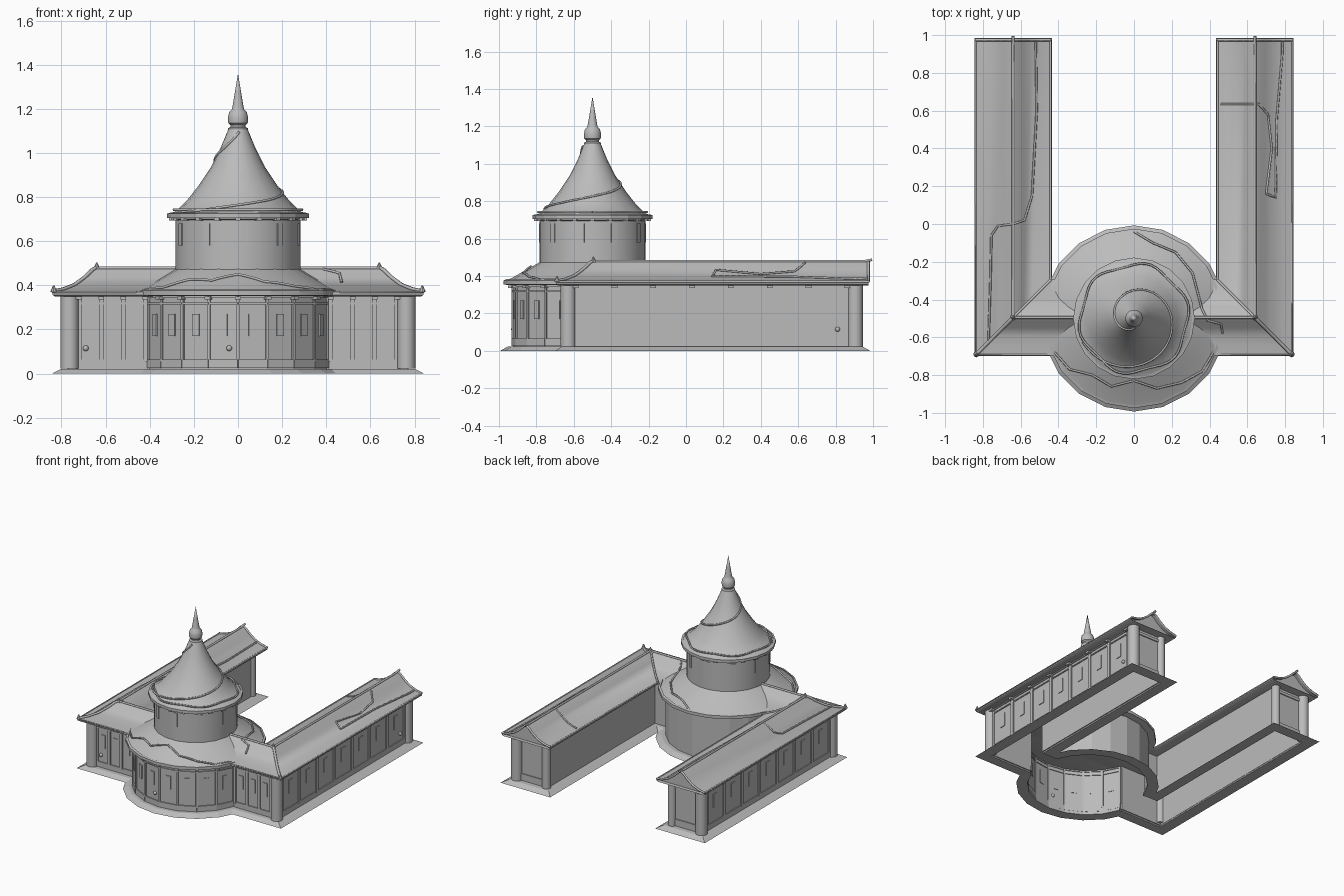
import bpy, bmesh, math
from mathutils import Vector, Matrix

if "Cube" in bpy.data.objects:
    bpy.data.objects.remove(bpy.data.objects["Cube"])

stone = bpy.data.materials.new("stone_grey")
stone.use_nodes = True
stone.diffuse_color = (0.5, 0.5, 0.5, 1)
stone.node_tree.nodes["Principled BSDF"].inputs["Base Color"].default_value = (0.5, 0.5, 0.5, 1)

CY = -0.5             # rotunda centre on y
RX, RY = 0.64, -0.495  # ridge lines of wings and front range
END = 0.975           # back end of the wings
SIDES = 20


def finish(name, bm, smooth=False):
    bmesh.ops.recalc_face_normals(bm, faces=bm.faces)
    me = bpy.data.meshes.new(name)
    bm.to_mesh(me)
    bm.free()
    me.materials.append(stone)
    ob = bpy.data.objects.new(name, me)
    bpy.context.collection.objects.link(ob)
    if smooth:
        bpy.ops.object.select_all(action='DESELECT')
        ob.select_set(True)
        bpy.context.view_layer.objects.active = ob
        bpy.ops.object.shade_smooth_by_angle(angle=math.radians(35))
    return ob


def box(bm, centre, size, turn=0):
    m = Matrix.Translation(centre) @ Matrix.Rotation(turn, 4, 'Z') @ Matrix.Diagonal((*size, 1))
    bmesh.ops.create_cube(bm, size=1, matrix=m)


def lathe(name, profile, sides, smooth=True, skip=lambda a: False, closed=False):
    """Turn an (r, z) profile round the rotunda axis, leaving out skipped sides."""
    bm = bmesh.new()
    rings = []
    for i in range(sides):
        a = math.tau * i / sides
        rings.append([bm.verts.new((r * math.cos(a), CY + r * math.sin(a), z)) for r, z in profile])
    n = len(profile)
    for i in range(sides):
        if skip(math.tau * (i + 0.5) / sides):
            continue
        a, b = rings[i], rings[(i + 1) % sides]
        for j in range(n if closed else n - 1):
            k = (j + 1) % n
            bm.faces.new((a[j], b[j], b[k], a[k]))
    bmesh.ops.remove_doubles(bm, verts=bm.verts, dist=0.0005)
    return finish(name, bm, smooth)


def tube(name, points, radius=0.006, kind='POLY'):
    cu = bpy.data.curves.new(name, 'CURVE')
    cu.dimensions = '3D'
    cu.bevel_depth = radius
    cu.bevel_resolution = 1
    cu.use_fill_caps = True
    sp = cu.splines.new('POLY')
    sp.points.add(len(points) - 1)
    for p, q in zip(sp.points, points):
        p.co = (*q, 1)
    cu.materials.append(stone)
    ob = bpy.data.objects.new(name, cu)
    bpy.context.collection.objects.link(ob)


def interp(profile, r):
    """Height of an (r, z) profile, listed from outside to inside, at r."""
    for (r0, z0), (r1, z1) in zip(profile, profile[1:]):
        if r1 <= r <= r0:
            return z0 + (z1 - z0) * (r0 - r) / (r0 - r1)
    return 0


# roof profiles, eave to top
long_roof = [(0.2, 0.37), (0.15, 0.38), (0.1, 0.4), (0.055, 0.433), (0.02, 0.467), (0, 0.478)]
round_roof = [(0.475, 0.368), (0.43, 0.39), (0.37, 0.425), (0.31, 0.458), (0.28, 0.475)]
cone_roof = [(0.32, 0.72), (0.28, 0.737), (0.23, 0.787), (0.18, 0.85), (0.12, 0.94),
             (0.08, 1.02), (0.045, 1.105)]

# round hall, open where the front range meets it
side_gap = lambda a: abs(math.cos(a)) > math.cos(math.radians(18))
lathe("hall_wall", [(0.425, 0.01), (0.425, 0.36)], SIDES, False, side_gap)
lathe("hall_plinth", [(0.493, 0), (0.455, 0.022), (0.415, 0.022), (0.415, 0)], SIDES, False, side_gap, True)
lathe("hall_roof", [(0, 0.35), (0.46, 0.352), (0.475, 0.358)] + round_roof, SIDES)
lathe("hall_eave_rim", [(0.475, 0.355), (0.475, 0.377), (0.46, 0.383), (0.46, 0.355)], SIDES, False, closed=True)

# upper drum, cone roof and spire
lathe("drum_wall", [(0.283, 0.46), (0.283, 0.71)], 40)
lathe("drum_cornice", [(0.283, 0.695), (0.3, 0.7), (0.3, 0.71), (0.283, 0.71)], 40)
lathe("cone_roof", [(0.28, 0.705), (0.32, 0.707)] + cone_roof, SIDES)
lathe("cone_eave_rim", [(0.322, 0.705), (0.322, 0.725), (0.308, 0.729), (0.308, 0.705)], SIDES, False, closed=True)
lathe("spire", [(0.045, 1.1), (0.045, 1.112), (0.034, 1.118), (0.034, 1.126), (0.044, 1.135), (0.046, 1.16),
                (0.04, 1.185), (0.028, 1.198), (0.026, 1.205), (0.014, 1.275), (0, 1.36)], 24)

# mitred roof over the two wings and the front range
bm = bmesh.new()
section = long_roof + [(-o, z) for o, z in long_roof[-2::-1]]
section += [(-0.2, 0.356), (-0.19, 0.35), (0.19, 0.35), (0.2, 0.356)]
stations = [[bm.verts.new((s * (RX + o), END if back else RY - o, z)) for o, z in section]
            for s, back in ((1, True), (1, False), (-1, False), (-1, True))]
for a, b in zip(stations, stations[1:]):
    for j in range(len(section)):
        k = (j + 1) % len(section)
        bm.faces.new((a[j], b[j], b[k], a[k]))
# set-back gable ends
for st in (stations[0], stations[3]):
    cap = bm.faces.new(st)
    inner = bmesh.ops.inset_region(bm, faces=[cap], thickness=0.012)
    bmesh.ops.translate(bm, verts=cap.verts, vec=(0, -0.03, 0))
finish("long_roof", bm, True)

# ridges, hips, valleys and verges
tube("front_ridge", [(-RX, RY, 0.478), (RX, RY, 0.478)], 0.008)
for s, side in ((1, "left"), (-1, "right")):
    tube(side + "_wing_ridge", [(s * RX, RY, 0.478), (s * RX, 0.95, 0.478), (s * RX, 0.995, 0.487)], 0.008)
    tube(side + "_hip", [(s * (RX + o), RY - o, z + 0.003) for o, z in long_roof], 0.009)
    tube(side + "_valley", [(s * (RX - o), RY + o, z + 0.003) for o, z in long_roof], 0.007)
    tube(side + "_verge", [(s * (RX + o), END, z) for o, z in section[:11]], 0.008)
    tube(side + "_outer_eave", [(s * 0.838, END, 0.37), (s * 0.838, -0.693, 0.37), (s * 0.46, -0.693, 0.37)], 0.006)
    tube(side + "_inner_eave", [(s * 0.442, END, 0.37), (s * 0.442, -0.297, 0.37)], 0.006)
    # corner finials
    bm = bmesh.new()
    for x, y, z in ((RX, RY, 0.478), (0.835, -0.69, 0.375)):
        bmesh.ops.create_cone(bm, cap_ends=True, segments=8, radius1=0.016, radius2=0.003, depth=0.03,
                              matrix=Matrix.Translation((s * x, y, z + 0.01)))
    finish(side + "_roof_finials", bm)

    # wing walls, gable wall and front range walls
    bm = bmesh.new()
    mid = (0.93 + RY - 0.13) / 2
    box(bm, (s * 0.765, mid, 0.185), (0.015, 0.93 - RY + 0.13, 0.35))
    box(bm, (s * 0.515, (0.93 - 0.365) / 2, 0.185), (0.015, 1.295, 0.35))
    box(bm, (s * RX, 0.9, 0.185), (0.25, 0.015, 0.35))
    box(bm, (s * 0.59, RY - 0.13, 0.185), (0.36, 0.015, 0.35))
    box(bm, (s * 0.46, RY + 0.13, 0.185), (0.11, 0.015, 0.35))
    finish(side + "_wing_walls", bm)

    # chamfered plinth strips: start, end, outward direction
    bm = bmesh.new()
    lines = [[(0.845, -0.7), (0.845, 0.985), (0.435, 0.985), (0.435, -0.29)],
             [(0.8, -0.665), (0.8, 0.945), (0.475, 0.945), (0.475, -0.33)],
             [(0.76, -0.625), (0.76, 0.9), (0.515, 0.9), (0.515, -0.365)]]
    rows = []
    for line, z in zip(lines + lines[2:], (0, 0.022, 0.022, 0)):
        pts = [(0.41, line[0][1])] + line + [(0.4, line[3][1])]
        rows.append([bm.verts.new((s * x, y, z)) for x, y in pts])
    for j in range(4):
        a, b = rows[j], rows[(j + 1) % 4]
        for i in range(len(a) - 1):
            bm.faces.new((a[i], a[i + 1], b[i + 1], b[i]))
    finish(side + "_plinth", bm)

    # corner columns
    bm = bmesh.new()
    for x, y, r in ((0.763, -0.63, 0.041), (0.763, 0.905, 0.041), (0.52, 0.905, 0.03)):
        bmesh.ops.create_cone(bm, cap_ends=True, segments=20, radius1=r, radius2=r, depth=0.335,
                              matrix=Matrix.Translation((s * x, y, 0.19)))
    finish(side + "_columns", bm, True)

    # outer wall panelling: rails, mullions, brackets and windows
    bm = bmesh.new()
    for z, h in ((0.045, 0.04), (0.318, 0.008), (0.348, 0.012)):
        box(bm, (s * 0.772, mid, z), (0.014, 1.53, h))
        box(bm, (s * 0.585, RY - 0.137, z), (0.33, 0.014, h))
    for i in range(8):
        y = -0.59 + i * 0.2075
        box(bm, (s * 0.772, y, 0.2), (0.016, 0.026, 0.29))
        box(bm, (s * 0.785, y, 0.342), (0.03, 0.03, 0.014))
        if i < 7:
            box(bm, (s * 0.7735, y + 0.104, 0.22), (0.008, 0.045, 0.1))
    for i in range(4):
        x = 0.42 + i * 0.1
        box(bm, (s * x, RY - 0.138, 0.2), (0.02, 0.016, 0.29))
        box(bm, (s * x, RY - 0.15, 0.342), (0.026, 0.03, 0.014))
        if i < 3:
            box(bm, (s * (x + 0.05), RY - 0.1385, 0.22), (0.035, 0.008, 0.1))
    box(bm, (s * RX, 0.908, 0.32), (0.22, 0.014, 0.02))
    box(bm, (s * RX, 0.908, 0.05), (0.22, 0.014, 0.05))
    finish(side + "_wing_panelling", bm)

# hall panelling on the front half
bm = bmesh.new()
step = math.tau / SIDES
polar = lambda a, r, z: Vector((r * math.cos(a), CY + r * math.sin(a), z))
for i in range(11, 20):
    a = i * step
    box(bm, polar(a, 0.425, 0.2), (0.014, 0.014, 0.29), a)
    box(bm, polar(a, 0.438, 0.342), (0.03, 0.026, 0.014), a)
for i in range(11, 19):
    a = (i + 0.5) * step
    for z, h in ((0.045, 0.04), (0.318, 0.008), (0.348, 0.012)):
        box(bm, polar(a, 0.421, z), (0.014, 0.133, h), a)
    box(bm, polar(a, 0.421, 0.22), (0.01, 0.036, 0.1), a)
finish("hall_panelling", bm)

# drum windows and eave brackets
bm = bmesh.new()
for i in range(10):
    a = math.radians(-84 + 36 * i)
    box(bm, polar(a, 0.282, 0.63), (0.01, 0.032, 0.1), a)
for i in range(SIDES):
    box(bm, polar(i * step, 0.297, 0.7), (0.03, 0.024, 0.014), i * step)
finish("drum_windows", bm)

# round lamps on the walls
bm = bmesh.new()
for x, y in ((-0.69, -0.633), (-0.04, -0.922), (0.775, 0.81)):
    bmesh.ops.create_uvsphere(bm, u_segments=12, v_segments=8, radius=0.013,
                              matrix=Matrix.Translation((x, y, 0.115)))
finish("wall_lamps", bm, True)


# vines lying on the roofs
def roof_height(x, y):
    wing = interp(long_roof, abs(abs(x) - RX)) if y > -0.3 or abs(x) > RX else 0
    bar = interp(long_roof, abs(y - RY)) if abs(x) < RX else 0
    return max(wing, bar, interp(round_roof, math.hypot(x, y - CY)), 0.37)


def vine(name, path):
    pts = []
    for p, q in zip(path, path[1:]):
        p, q = Vector(p), Vector(q)
        n = max(2, int((q - p).length / 0.03))
        pts += [p.lerp(q, i / n) for i in range(n)]
    pts.append(Vector(path[-1]))
    tube(name, [(p.x, p.y, roof_height(p.x, p.y) + 0.003) for p in pts], 0.006)


vine("right_wing_vine", [(-0.52, 0.96), (-0.515, 0.6), (-0.54, 0.15), (-0.58, 0.02), (-0.64, 0),
                         (-0.72, -0.01), (-0.755, -0.06), (-0.76, -0.3), (-0.77, -0.62)])
vine("left_wing_vine", [(0.46, 0.635), (0.66, 0.635), (0.71, 0.58), (0.73, 0.4), (0.7, 0.16), (0.75, 0.14),
                        (0.755, 0.55), (0.785, 0.9), (0.785, 0.96)])
vine("hall_back_vine", [(0, -0.04), (0.1, -0.1), (0.22, -0.15), (0.31, -0.26), (0.36, -0.45),
                        (0.39, -0.51), (0.46, -0.53), (0.47, -0.58)])
vine("hall_front_vine", [(-0.42, -0.68), (-0.34, -0.77), (-0.22, -0.8), (-0.12, -0.86), (0, -0.83),
                         (0.12, -0.87), (0.25, -0.84), (0.36, -0.78), (0.42, -0.68)])

# vine climbing round the cone
spiral = []
for i in range(81):
    t = i / 80
    r = 0.3 - 0.25 * t ** 0.9
    spiral.append(polar(math.radians(205 + 430 * t), r * 0.992 + 0.001, interp(cone_roof, r) + 0.002))
tube("cone_vine", spiral, 0.006)
tube("cone_eave_vine", [polar(a * math.tau / 60, 0.285 + 0.012 * math.sin(a * math.tau / 10), 0.742)
                        for a in range(61)], 0.006)
